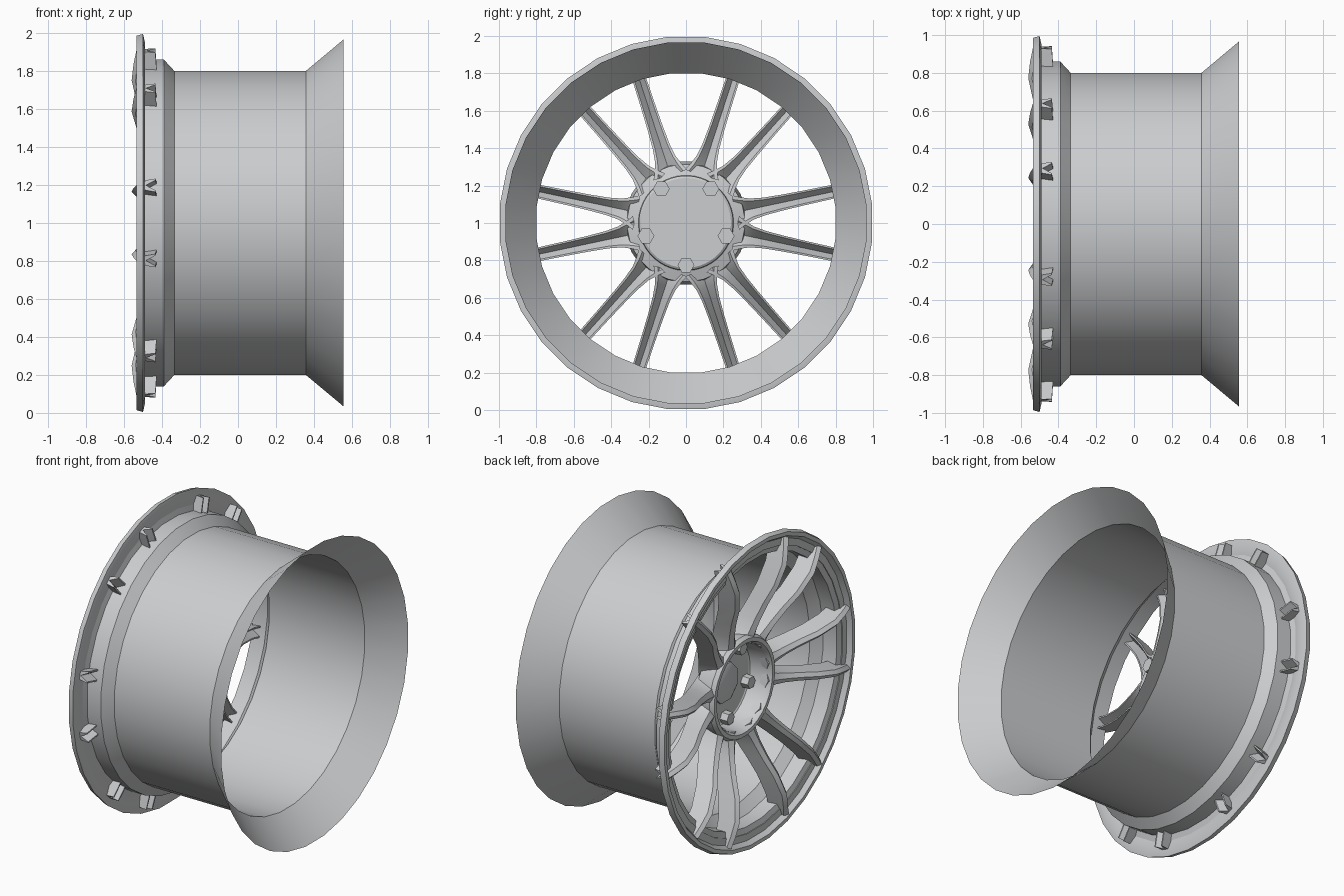
import bpy, bmesh, math
from mathutils import Vector, Matrix

if "Cube" in bpy.data.objects:
    bpy.data.objects.remove(bpy.data.objects["Cube"])

metal = bpy.data.materials.new("silver_grey")
metal.use_nodes = True
GREY = (0.6, 0.61, 0.62, 1)
metal.diffuse_color = GREY
metal.node_tree.nodes["Principled BSDF"].inputs["Base Color"].default_value = GREY


def finish(bm, name, angle=30):
    bmesh.ops.recalc_face_normals(bm, faces=bm.faces)
    mesh = bpy.data.meshes.new(name)
    bm.to_mesh(mesh)
    bm.free()
    mesh.materials.append(metal)
    obj = bpy.data.objects.new(name, mesh)
    bpy.context.collection.objects.link(obj)
    bpy.ops.object.select_all(action="DESELECT")
    obj.select_set(True)
    bpy.context.view_layer.objects.active = obj
    bpy.ops.object.shade_smooth_by_angle(angle=math.radians(angle))
    return obj


def around(x, r, a):
    """Point at radius r and angle a around the axle."""
    return Vector((x, r * math.cos(a), 1 + r * math.sin(a)))


def lathe(name, profile, n=32, closed=False):
    """Spin an (x, radius) profile around the axle."""
    bm = bmesh.new()
    rings = []
    for x, r in profile:
        rings.append([bm.verts.new(around(x, r, math.tau * (i + 0.5) / n)) for i in range(n)])
    pairs = list(zip(rings, rings[1:]))
    if closed:
        pairs.append((rings[-1], rings[0]))
    for a, b in pairs:
        for i in range(n):
            j = (i + 1) % n
            bm.faces.new((a[i], a[j], b[j], b[i]))
    if not closed and profile[0][1] < 0.3:
        bm.faces.new(rings[0])
        bm.faces.new(rings[-1])
    return finish(bm, name)


# Barrel with rear flare and front seat
lathe("rim_barrel", [(0.555, 0.97), (0.357, 0.804), (-0.335, 0.804), (-0.39, 0.864),
                     (-0.49, 0.864), (-0.50, 0.9)])
# Front lip
lathe("rim_lip", [(-0.50, 0.9), (-0.49, 0.955), (-0.50, 1.0), (-0.535, 0.99),
                  (-0.535, 0.965), (-0.505, 0.945), (-0.505, 0.9)], closed=True)

# Hub cup, mounting plate and centre bore
lathe("hub_ring", [(-0.27, 0.25), (-0.29, 0.315), (-0.40, 0.33), (-0.425, 0.315),
                   (-0.425, 0.29), (-0.40, 0.275), (-0.28, 0.265)], closed=True)
lathe("mounting_plate", [(-0.235, 0.24), (-0.243, 0.252), (-0.275, 0.255)], n=48)
lathe("bore_ring", [(-0.23, 0.098), (-0.23, 0.108), (-0.24, 0.108), (-0.24, 0.098)], closed=True)
lathe("centre_cap", [(-0.27, 0.13), (-0.29, 0.13), (-0.30, 0.11)], n=8)

# Spoke stations: radius, front x, back x, half width
STATIONS = [(0.27, -0.41, -0.27, 0.095), (0.31, -0.42, -0.275, 0.075),
            (0.36, -0.43, -0.29, 0.057), (0.43, -0.447, -0.315, 0.047),
            (0.53, -0.48, -0.355, 0.042), (0.65, -0.53, -0.40, 0.039),
            (0.79, -0.56, -0.43, 0.037), (0.88, -0.55, -0.43, 0.037),
            (0.955, -0.535, -0.435, 0.036)]


def add_spoke(bm, angle):
    radial = Vector((0, math.cos(angle), math.sin(angle)))
    side = Vector((0, -math.sin(angle), math.cos(angle)))
    rings = []
    for r, front, back, w in STATIONS:
        section = [(0, front), (0.6 * w, front + 0.02), (w, back), (0.75 * w, back),
                   (0, back - 0.05), (-0.75 * w, back), (-w, back), (-0.6 * w, front + 0.02)]
        rings.append([bm.verts.new(Vector((x, 0, 1)) + radial * r + side * t) for t, x in section])
    for a, b in zip(rings, rings[1:]):
        for i in range(len(a)):
            j = (i + 1) % len(a)
            bm.faces.new((a[i], a[j], b[j], b[i]))
    bm.faces.new(rings[0])
    bm.faces.new(rings[-1])


# Six pairs of spokes
spokes = bmesh.new()
for pair in range(6):
    for offset in (-12, 12):
        add_spoke(spokes, math.radians(pair * 60 + offset))
finish(spokes, "spokes", 35)

# Five hexagonal wheel bolts
bolts = bmesh.new()
for k in range(5):
    place = Matrix.Translation(around(-0.27, 0.225, math.radians(72 * k - 90)))
    bmesh.ops.create_cone(bolts, cap_ends=True, segments=6, radius1=0.045, radius2=0.04,
                          depth=0.11, matrix=place @ Matrix.Rotation(-math.pi / 2, 4, "Y"))
finish(bolts, "wheel_bolts")
